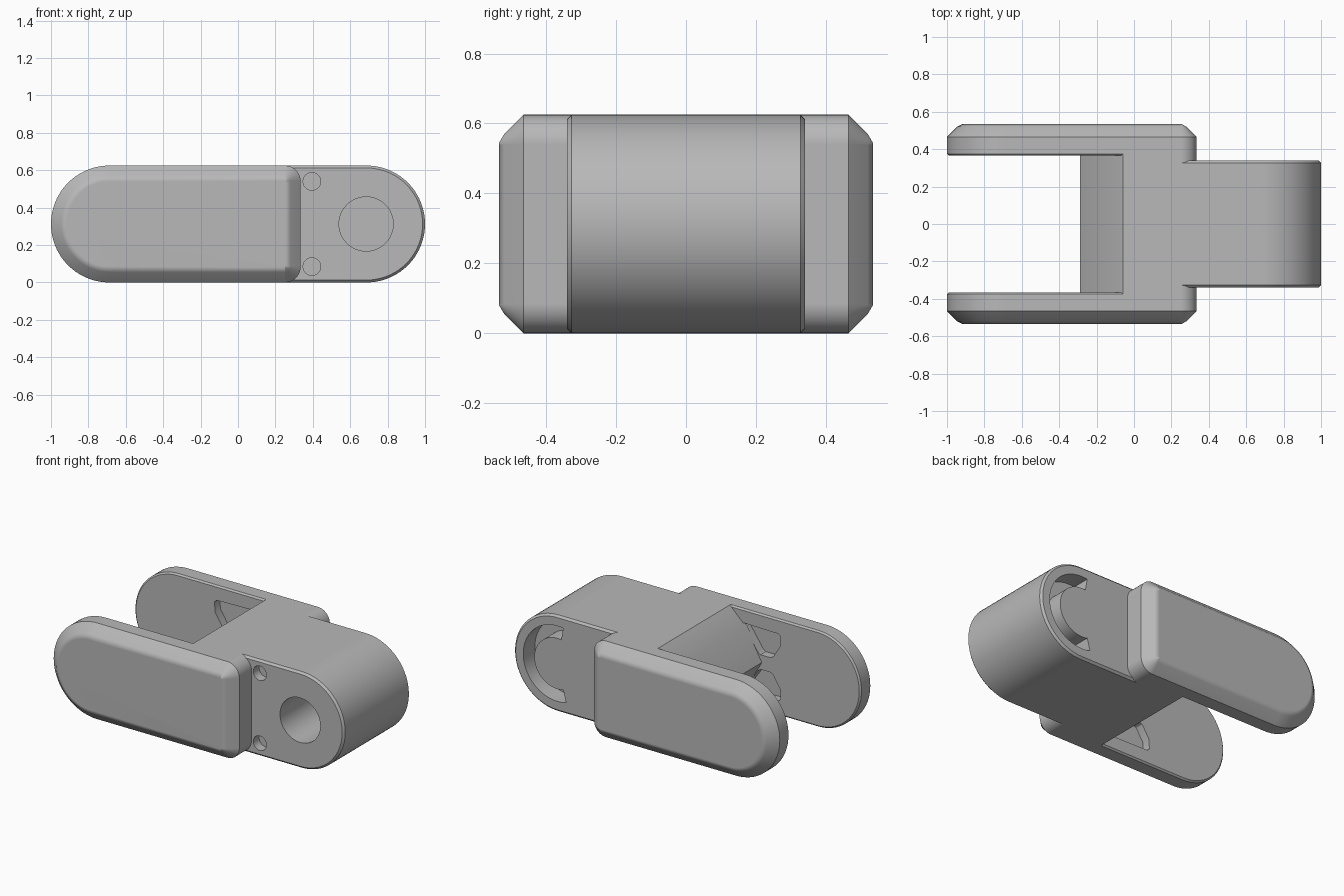
import bpy, bmesh, math

if "Cube" in bpy.data.objects:
    bpy.data.objects.remove(bpy.data.objects["Cube"])

MID, TOP = 0.3125, 0.625

grey = bpy.data.materials.new("light_grey")
grey.use_nodes = True
colour = (0.48, 0.48, 0.48, 1)
grey.diffuse_color = colour
grey.node_tree.nodes["Principled BSDF"].inputs["Base Color"].default_value = colour


def arc(cx, cz, r, start, end, steps):
    return [(cx + r * math.cos(math.radians(start + (end - start) * i / steps)),
             cz + r * math.sin(math.radians(start + (end - start) * i / steps)))
            for i in range(steps + 1)]


def link_outline(left, right, r_left, r_right, inset):
    """Rounded bar outline in the xz plane, shrunk by inset."""
    pts = []
    for sx, sz, start in ((1, -1, -90), (1, 1, 0), (-1, 1, 90), (-1, -1, 180)):
        edge, r = (right, r_right) if sx > 0 else (left, r_left)
        cx, cz = edge - sx * r, MID + sz * (MID - r)
        pts += arc(cx, cz, max(r - inset, 0.004), start, start + 90, 18)
    return pts


def loft(name, rings):
    """Join equal xz outlines, each at its own y, into a closed solid."""
    bm = bmesh.new()
    loops = [[bm.verts.new((x, y, z)) for x, z in pts] for y, pts in rings]
    n = len(loops[0])
    for a, b in zip(loops, loops[1:]):
        for i in range(n):
            j = (i + 1) % n
            bm.faces.new((a[i], a[j], b[j], b[i]))
    bm.faces.new(loops[0])
    bm.faces.new(loops[-1])
    bmesh.ops.remove_doubles(bm, verts=bm.verts, dist=0.0001)
    bmesh.ops.recalc_face_normals(bm, faces=bm.faces)
    mesh = bpy.data.meshes.new(name)
    bm.to_mesh(mesh)
    bm.free()
    mesh.materials.append(grey)
    obj = bpy.data.objects.new(name, mesh)
    bpy.context.collection.objects.link(obj)
    return obj


def cut(obj, cutter):
    mod = obj.modifiers.new("cut", "BOOLEAN")
    mod.operation = "DIFFERENCE"
    mod.solver = "EXACT"
    mod.object = cutter
    cutter.hide_render = True
    cutter.hide_viewport = True
    cutter.display_type = "WIRE"


def finish(obj):
    bpy.ops.object.select_all(action="DESELECT")
    obj.select_set(True)
    bpy.context.view_layer.objects.active = obj
    for mod in list(obj.modifiers):
        bpy.ops.object.modifier_apply(modifier=mod.name)
    bpy.ops.object.shade_smooth_by_angle(angle=math.radians(30))
    obj.modifiers.new("even_shading", "WEIGHTED_NORMAL").keep_sharp = True


# Side plates: bevelled outside, with two pockets on each inner face
pocket = [(-0.15, 0.535), (-0.41, 0.53), (-0.425, 0.515), (-0.42, 0.45),
          (-0.37, 0.37), (-0.35, 0.36), (-0.28, 0.36), (-0.26, 0.375)]
for label, side in (("right", -1), ("left", 1)):
    steps = ((0.365, 0.01), (0.375, 0), (0.465, 0), (0.52, 0.055), (0.535, 0.085))
    plate = loft(label + "_side_plate",
                 [(side * y, link_outline(-1, 0.335, 0.3125, 0.085, d)) for y, d in steps])
    for level, flip in (("upper", False), ("lower", True)):
        pts = [(x, TOP - z if flip else z) for x, z in pocket]
        cut(plate, loft(f"{label}_{level}_pocket_cutter",
                        [(side * 0.34, pts), (side * 0.42, pts)]))
    finish(plate)

# Bridge between the plates with a faceted wedge at the rear
nose = arc(0.25, 0.085, 0.085, -90, 0, 18) + arc(0.25, TOP - 0.085, 0.085, 0, 90, 18)
wedge = [(-0.06, TOP), (-0.175, 0.515), (-0.29, 0.3125), (-0.175, 0.11), (-0.06, 0)]
finish(loft("bridge", [(y, nose + wedge) for y in (-0.38, 0.38)]))

# Knuckle block with a rounded end
knuckle = loft("knuckle", [(y, link_outline(0.0, 1, 0.02, 0.3125, d)) for y, d in
                           ((-0.34, 0.013), (-0.327, 0), (0.327, 0), (0.34, 0.013))])

# Pin socket and two small holes on the front face
for name, x, z, r, depth in (("pin_socket", 0.685, MID, 0.145, 0.4),
                             ("upper_hole", 0.395, 0.54, 0.047, 0.06),
                             ("lower_hole", 0.395, 0.085, 0.047, 0.06)):
    ring = arc(x, z, r, 0, 352.5, 47)
    cut(knuckle, loft(name + "_cutter", [(-0.4, ring), (-0.34 + depth, ring)]))

# Curved groove on the back face
groove = arc(0.6875, MID, 0.245, -105, 100, 40) + arc(0.6875, MID, 0.165, 100, -105, 40)
cut(knuckle, loft("groove_cutter", [(0.22, groove), (0.4, groove)]))
finish(knuckle)
